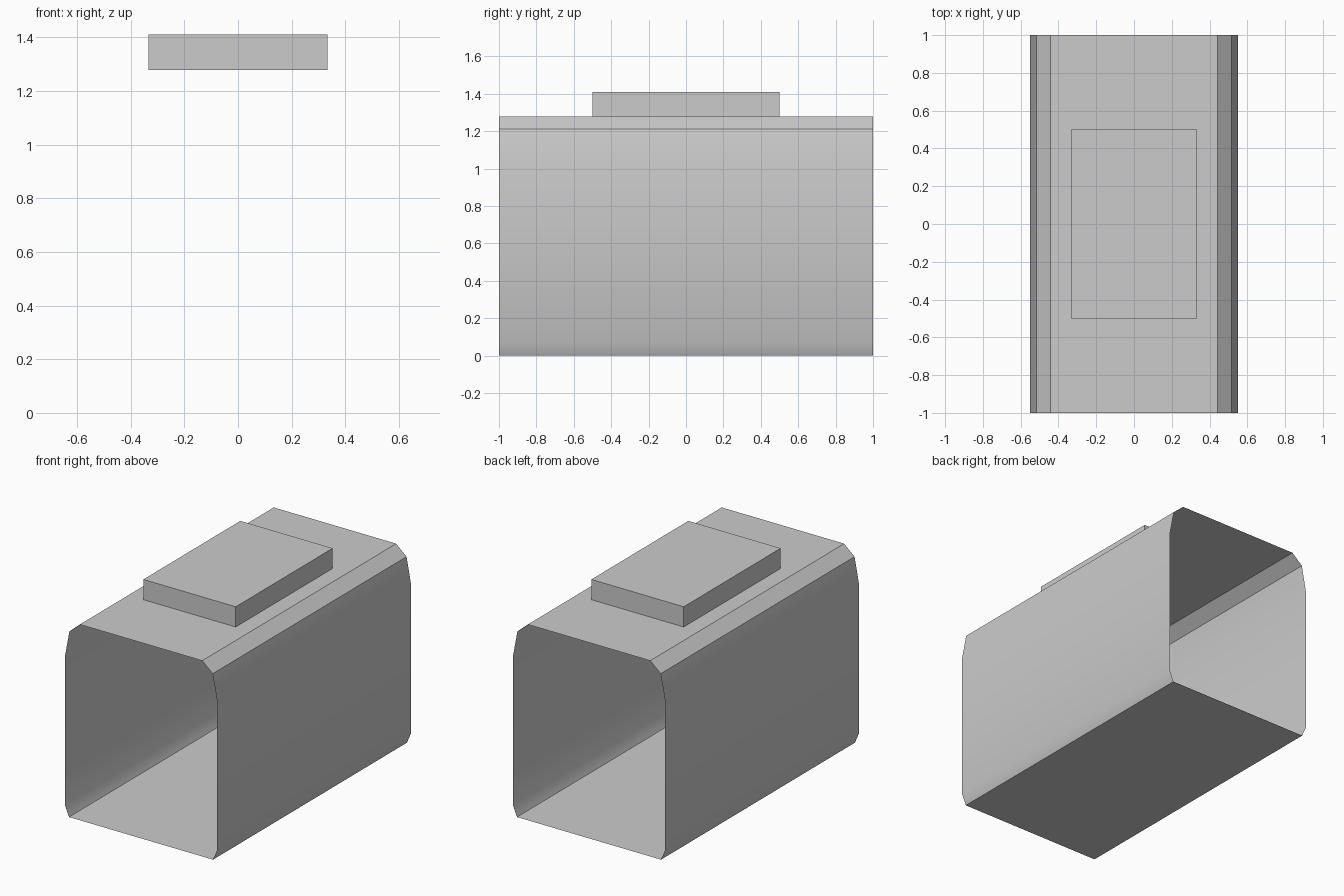
import bpy
import bmesh
from math import radians

default = bpy.data.objects.get("Cube")
if default:
    bpy.data.objects.remove(default, do_unlink=True)

# One plain grey for everything
grey = bpy.data.materials.new("plain_grey")
grey.use_nodes = True
colour = (0.6, 0.6, 0.6, 1)
grey.diffuse_color = colour
grey.node_tree.nodes["Principled BSDF"].inputs["Base Color"].default_value = colour


def add_object(name, bm):
    bmesh.ops.recalc_face_normals(bm, faces=bm.faces)
    mesh = bpy.data.meshes.new(name)
    bm.to_mesh(mesh)
    bm.free()
    mesh.materials.append(grey)
    obj = bpy.data.objects.new(name, mesh)
    bpy.context.collection.objects.link(obj)
    return obj


# Open-ended sleeve: half profile (x, z) mirrored, then extruded along y
half = [(0.52, 0), (0.55, 0.07), (0.55, 1.04), (0.517, 1.213), (0.442, 1.278)]
profile = half + [(-x, z) for x, z in reversed(half)]
bm = bmesh.new()
ring = [bm.verts.new((x, -1, z)) for x, z in profile]
edges = [bm.edges.new((v, ring[i - 1])) for i, v in enumerate(ring)]
grown = bmesh.ops.extrude_edge_only(bm, edges=edges)["geom"]
bmesh.ops.translate(bm, vec=(0, 2, 0),
                    verts=[g for g in grown if isinstance(g, bmesh.types.BMVert)])
bm.normal_update()
sleeve = add_object("open_sleeve", bm)

# Rounded sides are smooth, flat top and floor keep crisp borders
bpy.ops.object.select_all(action='DESELECT')
sleeve.select_set(True)
bpy.context.view_layer.objects.active = sleeve
bpy.ops.object.shade_smooth_by_angle(angle=radians(35))

# Raised block on the top
bm = bmesh.new()
bmesh.ops.create_cube(bm, size=1)
bmesh.ops.scale(bm, vec=(0.667, 1, 0.132), verts=bm.verts)
bmesh.ops.translate(bm, vec=(0, 0, 1.344), verts=bm.verts)
add_object("top_block", bm)
